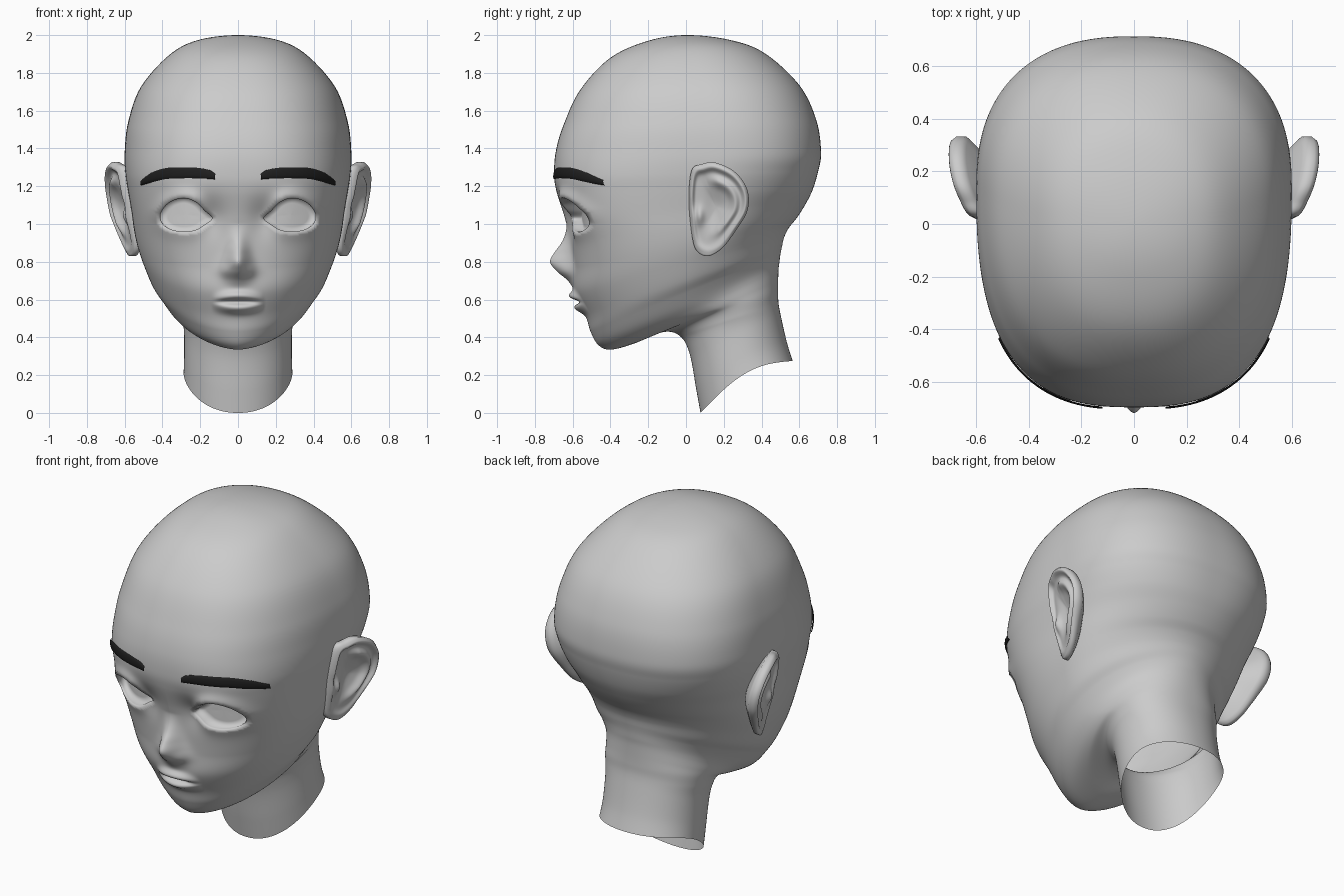
import bpy, bmesh, math
from mathutils import Vector
from mathutils.bvhtree import BVHTree

if "Cube" in bpy.data.objects:
    bpy.data.objects.remove(bpy.data.objects["Cube"])

# ---------- materials and helpers ----------
def material(name, v):
    m = bpy.data.materials.new(name)
    m.diffuse_color = (v, v, v, 1)
    m.use_nodes = True
    m.node_tree.nodes["Principled BSDF"].inputs["Base Color"].default_value = m.diffuse_color
    return m

SKIN = material("plain grey", 0.6)
DARK = material("brow black", 0.014)

def finish(name, bm, mat):
    bmesh.ops.recalc_face_normals(bm, faces=bm.faces)
    for f in bm.faces:
        f.smooth = True
    me = bpy.data.meshes.new(name)
    bm.to_mesh(me)
    bm.free()
    me.materials.append(mat)
    ob = bpy.data.objects.new(name, me)
    bpy.context.collection.objects.link(ob)
    return ob

def spline(p0, p1, p2, p3, t):
    return [0.5 * (2*b + (c-a)*t + (2*a-5*b+4*c-d)*t*t + (3*b-a-3*c+d)*t**3)
            for a, b, c, d in zip(p0, p1, p2, p3)]

def open_curve(keys, s):
    s = max(0.0, min(s, len(keys) - 1.0001))
    i = int(s)
    g = lambda k: keys[max(0, min(k, len(keys) - 1))]
    return spline(g(i-1), g(i), g(i+1), g(i+2), s - i)

def closed_curve(keys, n):
    m = len(keys)
    return [spline(*(keys[(i + d) % m] for d in (-1, 0, 1, 2)), j / n)
            for i in range(m) for j in range(n)]

def gauss(v, s):
    return math.exp(-(v / s) ** 2)

def clamp(v):
    return max(0.0, min(1.0, v))

# ---------- head and neck: tilted rings between a front and a back profile ----------
FRONT = [(0, 2.0), (-.20, 1.97), (-.40, 1.88), (-.56, 1.71), (-.65, 1.52), (-.69, 1.38),
         (-.698, 1.26), (-.685, 1.17), (-.645, 1.04), (-.61, .90), (-.595, .77), (-.59, .64),
         (-.53, .51), (-.505, .43), (-.465, .36), (-.40, .335), (-.28, .365), (-.12, .428),
         (-.03, .405), (.02, .31), (.055, .12), (.077, 0)]
BACK = [(0, 2.0), (.23, 1.975), (.415, 1.905), (.60, 1.735), (.69, 1.55), (.715, 1.38),
        (.70, 1.28), (.67, 1.18), (.63, 1.10), (.585, 1.03), (.545, .98), (.52, .93),
        (.508, .88), (.50, .84), (.495, .80), (.49, .76), (.488, .70), (.488, .64),
        (.49, .58), (.505, .50), (.535, .37), (.565, .275)]
# half width, place of widest point, front and back roundness
SHAPE = [(0, .53, 2.2, 2.2), (.215, .53, 2.2, 2.2), (.365, .54, 2.3, 2.2), (.515, .56, 2.4, 2.3),
         (.582, .58, 2.5, 2.35), (.60, .59, 2.6, 2.4), (.597, .58, 2.7, 2.35), (.583, .56, 2.7, 2.25),
         (.565, .54, 2.7, 2.1), (.55, .535, 2.5, 2.0), (.53, .54, 2.3, 1.95), (.50, .545, 2.1, 1.93),
         (.46, .535, 2.0, 1.93), (.417, .53, 1.9, 1.96), (.377, .535, 1.78, 2.02), (.349, .56, 1.68, 2.08),
         (.328, .575, 1.65, 2.14), (.31, .56, 1.72, 2.2), (.297, .54, 1.9, 2.2), (.286, .515, 2.1, 2.17),
         (.285, .5, 2.1, 2.1), (.288, .5, 2.1, 2.1)]
KEYS = [f + b + s for f, b, s in zip(FRONT, BACK, SHAPE)]
TOP = (.23, 1.975, -.20, 1.97, -.215, .53, 2.2, 2.2)      # mirrored key keeps the crown round

NOSE = [(0, .05), (.018, .05), (.05, .052), (.093, .055), (.122, .062), (.09, .072),
        (.03, .065), (0, .05)]                            # height, width from z 1.0 down to .65
EYE = closed_curve([(.13, 1.03), (.17, 1.07), (.215, 1.115), (.275, 1.14), (.335, 1.132),
                    (.385, 1.102), (.417, 1.05), (.405, 1.0), (.36, .968), (.29, .955),
                    (.22, .965), (.17, .995)], 8)

def eye_nearest(x, z):
    return min(EYE, key=lambda p: (p[0]-x)**2 + (p[1]-z)**2)

def in_eye(x, z):
    p = eye_nearest(x, z)
    if math.hypot(p[0] - x, p[1] - z) < .006:
        return True
    inside = False
    for (x1, z1), (x2, z2) in zip(EYE, EYE[1:] + EYE[:1]):
        if (z1 > z) != (z2 > z) and x < x1 + (z - z1) * (x2 - x1) / (z2 - z1):
            inside = not inside
    return inside

def face_relief(x, z):
    x = abs(x)
    d = 0.0
    if .65 < z < 1.0:                                     # nose
        h, w = open_curve(NOSE, (1.0 - z) / .05)
        d += h * gauss(x, w)
    d += .008 * gauss(x - .065, .028) * gauss(z - .75, .035)
    d -= .032 * gauss(x - .135, .075) * gauss(z - 1.03, .10)  # inner eye hollow
    lip = clamp(1 - (x / .14) ** 2)                       # lips
    d += lip * (.036 * gauss(z - .618 + 1.2 * x * x, .027)
                + .038 * gauss(z - .553 - 1.0 * x * x, .027) - .026 * gauss(z - .588, .012))
    if .03 < x < .55 and .8 < z < 1.27:                   # eyelids, fuller on top
        p = eye_nearest(x, z)
        r = math.hypot(p[0] - x, p[1] - z)
        amp = .007 + .018 * clamp((z - 1.0) / .08)
        d += amp * gauss(r, .045) * clamp((x - .13) / .1)
    return d

bm = bmesh.new()
N = 120
rings = []
for k in range(len(KEYS) - 1):
    sub = 18 if 6 <= k < 13 else 8
    steps = sub + 1 if k == len(KEYS) - 2 else sub
    for j in range(steps):
        t = j / sub
        if k == 0:
            v = spline(TOP, KEYS[0], KEYS[1], KEYS[2], t)
        else:
            v = open_curve(KEYS, k + min(t, .9999))
        fy, fz, by, bz, w, c, nf, nb = v
        hump = .075 * clamp((k + t - 18) / 3)
        ring = []
        for i in range(2 * N):
            s = i / N if i <= N else (2 * N - i) / N
            phi = math.pi * s ** 1.5
            co, si = math.cos(phi), abs(math.sin(phi))
            n = nf if co > 0 else nb
            r = (abs(co) ** n + si ** n) ** (-1 / n)
            lu = r * co
            u = c * (1 - lu) if lu > 0 else c - (1 - c) * lu
            x = w * r * si * (1 if i <= N else -1)
            y = fy + (by - fy) * u
            z = fz + (bz - fz) * u + hump * math.sin(math.pi * u)
            if y < -.3 and .45 < z < 1.3:
                y -= face_relief(x, z)
            ring.append(bm.verts.new((x, y, z)))
        rings.append(ring)
for a, b in zip(rings, rings[1:]):
    for i in range(2 * N):
        j = (i + 1) % (2 * N)
        bm.faces.new((a[i], a[j], b[j], b[i]))
bmesh.ops.remove_doubles(bm, verts=bm.verts, dist=.0002)
skin_tree = BVHTree.FromBMesh(bm)

def on_skin(x, z):
    return skin_tree.ray_cast(Vector((x, -2, z)), Vector((0, 1, 0)))

def eye_depth(x):
    q = (abs(x) - .13) / .29
    return -.555 + .095 * q - .02 * math.sin(math.pi * clamp(q))

# eye openings snapped to the outline, a lid rim, and a recessed inner eye surface
gone = [v for v in bm.verts if v.co.y < -.3 and .9 < v.co.z < 1.2 and in_eye(abs(v.co.x), v.co.z)]
bmesh.ops.delete(bm, geom=gone, context='VERTS')
rim = [e for e in bm.edges if e.is_boundary and e.verts[0].co.z > .85 and e.verts[0].co.y < -.3]
for v in {v for e in rim for v in e.verts}:
    p = eye_nearest(abs(v.co.x), v.co.z)
    x = math.copysign(p[0], v.co.x)
    v.co = Vector((x, on_skin(x, p[1])[0].y, p[1]))
for stage, shrink in enumerate((.95, 1, .7, .5, .02)):
    new = bmesh.ops.extrude_edge_only(bm, edges=rim)["geom"]
    rim = [g for g in new if isinstance(g, bmesh.types.BMEdge)]
    for v in (g for g in new if isinstance(g, bmesh.types.BMVert)):
        cx = math.copysign(.28, v.co.x)
        x = cx + (v.co.x - cx) * shrink
        y = eye_depth(x) if stage else v.co.y + .012
        v.co = Vector((x, y, 1.05 + (v.co.z - 1.05) * shrink))
bmesh.ops.remove_doubles(bm, verts=bm.verts, dist=.0008)
finish("head_and_neck", bm, SKIN)

# ---------- eyebrows: thin domed strips lying on the skin ----------
BROW = [(.12, 1.25, .014), (.15, 1.262, .023), (.22, 1.27, .028), (.30, 1.271, .029),
        (.38, 1.267, .029), (.45, 1.248, .026), (.508, 1.219, .014)]  # x, z, half height
for side, label in ((1, "left"), (-1, "right")):
    bm = bmesh.new()
    rows = []
    for i in range(41):
        x, z, h = open_curve(BROW, i / 40 * 6)
        row = []
        for j in range(9):
            q = j / 4 - 1
            hit, nor, _, _ = on_skin(x, z + h * q)
            if nor.y > 0:
                nor = -nor
            p = hit + nor * (.003 + .007 * math.sqrt(max(0, 1 - q * q)))
            row.append(bm.verts.new((p.x * side, p.y, p.z)))
        rows.append(row)
    for a, b in zip(rows, rows[1:]):
        for j in range(8):
            bm.faces.new((a[j], b[j], b[j+1], a[j+1]))
    finish(label + "_eyebrow", bm, DARK)

# ---------- ears: outline filled with a rim, inner fold and bowl ----------
EAR = closed_curve([(.03, 1.285), (.085, 1.317), (.155, 1.325), (.26, 1.275), (.325, 1.18),
                    (.325, 1.07), (.26, .96), (.19, .87), (.115, .83), (.055, .86),
                    (.03, .95), (.015, 1.13)], 8)
CY, CZ = .16, 1.09

def ear_plane(y, z):
    return (.585 + .30 * (y - .02) + .022 * math.sin(math.pi * clamp(y / .33))
            - .062 * clamp((1.2 - z) / .35) + .12 * max(0, z - 1.2))

for side, label in ((1, "left"), (-1, "right")):
    bm = bmesh.new()
    rows = []
    steps = [(.02 + .98 * i / 28, True) for i in range(29)] + [(1 - .95 * i / 12, False) for i in range(13)]
    for r, outer in steps:
        row = []
        for py, pz in EAR:
            y, z = CY + (py - CY) * r, CZ + (pz - CZ) * r
            if outer:
                soft = .35 + .65 * clamp((z - .9) / .15) * clamp((y + .02) / .08 + clamp((z - 1.1) / .1))
                fold = clamp((py - .08) / .1) * clamp((z - .9) / .1)
                d = .03 * soft * gauss(r - .9, .09) + .024 * fold * gauss(r - .58, .12) \
                    - .035 * gauss(r, .42)
                d += .026 * gauss(y - .07, .025) * gauss(z - 1.04, .045)     # small front flap
            else:
                d = -.024 - .09 * (1 - r * r)
            row.append(bm.verts.new((side * (ear_plane(y, z) + d), y, z)))
        rows.append(row)
    m = len(EAR)
    for a, b in zip(rows, rows[1:]):
        for i in range(m):
            j = (i + 1) % m
            bm.faces.new((a[i], a[j], b[j], b[i]))
    bm.faces.new(rows[0])
    bm.faces.new(rows[-1])
    finish(label + "_ear", bm, SKIN)
